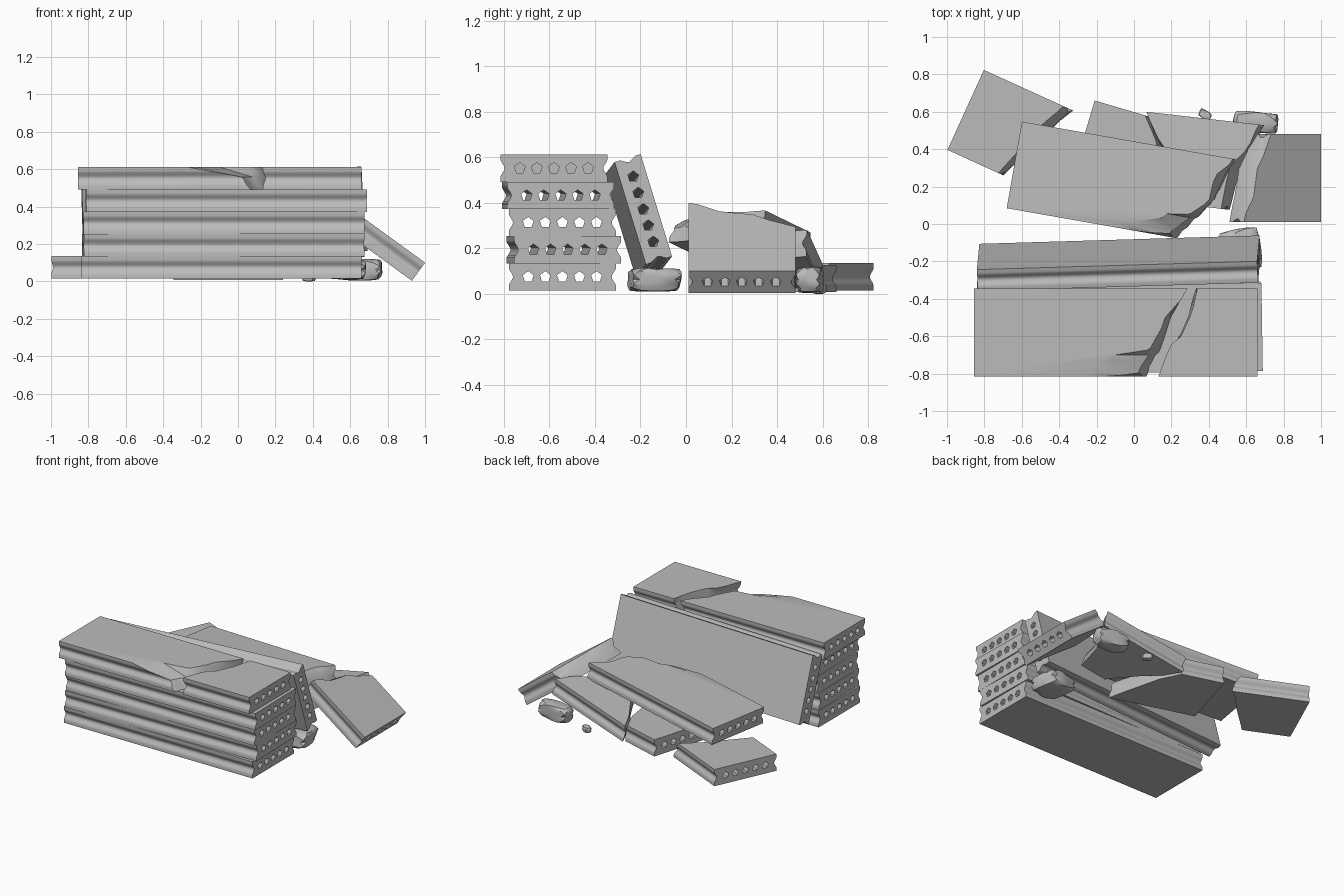
import bpy, bmesh, math, random
from mathutils import Matrix, Vector, noise

random.seed(4)
cube = bpy.data.objects.get("Cube")
if cube:
    bpy.data.objects.remove(cube, do_unlink=True)

concrete = bpy.data.materials.new("concrete_grey")
concrete.use_nodes = True
GREY = (0.5, 0.5, 0.5, 1)
concrete.diffuse_color = GREY
concrete.node_tree.nodes["Principled BSDF"].inputs["Base Color"].default_value = GREY

HALF_W, HALF_T = 0.235, 0.06
# Side profile from bottom to top: a lip, a soft groove, a lip
GROOVE = [(HALF_W - 0.009 * (1 + math.cos(math.pi * t / 5)), 0.04 * t / 5)
          for t in range(-5, 6)]
SIDE = [(HALF_W, -HALF_T)] + GROOVE + [(HALF_W, HALF_T)]
OUTLINE = SIDE + [(-y, z) for y, z in reversed(SIDE)]


def add_object(name, bm):
    bmesh.ops.recalc_face_normals(bm, faces=bm.faces)
    mesh = bpy.data.meshes.new(name)
    bm.to_mesh(mesh)
    bm.free()
    obj = bpy.data.objects.new(name, mesh)
    bpy.context.collection.objects.link(obj)
    return obj


def prism(bm, points, x0, x1):
    """Extrude a (y, z) outline along x."""
    face = bm.faces.new([bm.verts.new((x0, y, z)) for y, z in points])
    made = bmesh.ops.extrude_face_region(bm, geom=[face], use_keep_orig=True)["geom"]
    moved = [v for v in made if isinstance(v, bmesh.types.BMVert)]
    bmesh.ops.translate(bm, verts=moved, vec=(x1 - x0, 0, 0))


def subtract(obj, cutter):
    """Cut and bake the result, then drop the cutter."""
    mod = obj.modifiers.new("cut", "BOOLEAN")
    mod.operation, mod.solver, mod.object = "DIFFERENCE", "EXACT", cutter
    bpy.context.view_layer.update()
    graph = bpy.context.evaluated_depsgraph_get()
    baked = bpy.data.meshes.new_from_object(obj.evaluated_get(graph))
    obj.modifiers.clear()
    obj.data = baked
    bpy.data.objects.remove(cutter, do_unlink=True)


def hole_cutter(x0, x1):
    """Five pentagonal cores."""
    bm = bmesh.new()
    for i in range(-2, 3):
        ring = [(i * 0.075 + 0.025 * math.sin(k * math.tau / 5),
                 0.025 * math.cos(k * math.tau / 5)) for k in range(5)]
        prism(bm, ring, x0, x1)
    return add_object("hole_cutter", bm)


def break_cutter(line, side):
    """Solid with a rough, stepped wall; line holds (y, x at top, x at bottom)."""
    line = [(-0.3,) + line[0][1:]] + line + [(0.3,) + line[-1][1:]]
    shelf = 0.1
    bm = bmesh.new()
    near, far = [], []
    for level in (-1.5, shelf, 1.5):
        row = []
        for y, top, bottom in line:
            ledge = bottom + 0.2 * (top - bottom) + random.uniform(-0.01, 0.01)
            x = {-1.5: bottom, shelf: ledge}.get(
                level, ledge + (top - ledge) * (1.5 - shelf) / (1 - shelf))
            row.append(bm.verts.new((x, y, level * HALF_T)))
        near.append(row)
        far.append([bm.verts.new((side * 3, v.co.y, v.co.z)) for v in row])
    last = len(line) - 1
    for i in range(last):
        for j in range(2):
            for g in (near, far):
                bm.faces.new((g[j][i], g[j][i + 1], g[j + 1][i + 1], g[j + 1][i]))
        for j in (0, 2):
            bm.faces.new((near[j][i], near[j][i + 1], far[j][i + 1], far[j][i]))
    for i in (0, last):
        for j in range(2):
            bm.faces.new((near[j][i], near[j + 1][i], far[j + 1][i], far[j][i]))
    bmesh.ops.triangulate(bm, faces=bm.faces)
    return add_object("break_cutter", bm)


def finish(obj):
    obj.data.materials.clear()
    obj.data.materials.append(concrete)
    bpy.ops.object.select_all(action="DESELECT")
    obj.select_set(True)
    bpy.context.view_layer.objects.active = obj
    bpy.ops.object.shade_smooth_by_angle(angle=math.radians(32))


def slab(name, x0, x1, loc, yaw=0, pitch=0, roll=0, holes=None, breaks=()):
    """Hollow-core slab along local x; breaks holds (side, line) pairs."""
    bm = bmesh.new()
    prism(bm, OUTLINE, x0, x1)
    obj = add_object(name, bm)
    for side, line in breaks:
        subtract(obj, break_cutter(line, side))
    if holes:
        subtract(obj, hole_cutter(*holes))
    obj.matrix_world = (Matrix.Translation(loc)
                        @ Matrix.Rotation(math.radians(yaw), 4, "Z")
                        @ Matrix.Rotation(math.radians(pitch), 4, "Y")
                        @ Matrix.Rotation(math.radians(roll), 4, "X"))
    finish(obj)


def chunk(name, loc, size, yaw=0):
    """Boxy rounded lump of rubble."""
    bm = bmesh.new()
    bmesh.ops.create_icosphere(bm, subdivisions=3, radius=1)
    for v in bm.verts:
        p = v.co.normalized()
        p = p / max(abs(c) for c in p) * 0.7 + p * 0.3
        p *= 1 + 0.12 * noise.noise(p + Vector(loc) * 9)
        v.co = [max(-1, min(1, c)) * s / 2 for c, s in zip(p, size)]
    obj = add_object(name, bm)
    obj.location, obj.rotation_euler.z = loc, math.radians(yaw)
    finish(obj)


# Stack of whole slabs
for i, (x, y, yaw) in enumerate([(-0.09, -0.543, 0), (-0.08, -0.537, 1.3),
                                 (-0.075, -0.543, 0), (-0.065, -0.562, 0.9)]):
    slab(f"stack_slab_{i + 1}", -0.75, 0.75, (x, y, 0.075 + i * 0.119),
         yaw=yaw, holes=(-1, 1))

# Cracked slab on top of the stack
TOP = (0, -0.58, 0.552)
slab("top_slab_left", -0.855, 0.5, TOP, holes=(-1, -0.75), breaks=[(1, [
    (-0.235, -0.27, 0.09), (-0.18, -0.21, 0.1), (-0.12, -0.1, 0.13),
    (-0.08, 0.09, 0.15), (0.08, 0.17, 0.2), (0.235, 0.29, 0.28)])])
slab("top_slab_right", -0.1, 0.66, TOP, holes=(0.56, 0.8), breaks=[(-1, [
    (-0.235, 0.13, 0.13), (-0.06, 0.2, 0.22), (0.0, 0.26, 0.25),
    (0.08, 0.3, 0.29), (0.235, 0.335, 0.33)])])

# Slab leaning on the stack
slab("leaning_slab", -0.75, 0.75, (-0.082, -0.21, 0.343),
     yaw=1.7, pitch=-2.2, roll=-73, holes=(-1, 1))

# Collapsed pile behind
slab("pile_slab_left", 0, 0.7, (-0.9, 0.61, 0.075), yaw=-24.5,
     holes=(-0.1, 0.1), breaks=[(1, [
         (-0.235, 0.3, 0.33), (0, 0.38, 0.43), (0.12, 0.41, 0.47), (0.235, 0.47, 0.53)])])
slab("pile_slab_upper", 0, 1.3, (-0.635, 0.315, 0.21), yaw=-10, pitch=-4.8,
     holes=(-0.1, 0.1), breaks=[(1, [
         (-0.235, 0.58, 0.94), (-0.19, 0.68, 0.96), (-0.115, 0.85, 1.0),
         (-0.09, 0.98, 1.02), (0, 1.06, 1.075), (0.14, 1.08, 1.12),
         (0.235, 1.145, 1.15)])])
slab("pile_slab_lower", -0.2, 0.8, (0.043, 0.366, 0.07), yaw=-6.5, pitch=-14, breaks=[
    (-1, [(-0.235, 0.32, 0.31), (0, 0.17, 0.15), (0.1, 0.09, 0.07), (0.235, 0.01, 0.0)]),
    (1, [(-0.235, 0.48, 0.5), (0, 0.5, 0.53), (0.13, 0.6, 0.6), (0.235, 0.63, 0.63)])])
slab("pile_slab_fragment", 0, 0.8, (-0.277, 0.435, 0.068), yaw=-16.5,
     holes=(-0.1, 0.08), breaks=[(1, [
         (-0.235, 0.58, 0.61), (-0.05, 0.47, 0.51), (0.12, 0.38, 0.41),
         (0.235, 0.28, 0.3)])])
slab("sloping_slab", -0.8, 0, (0.965, 0.245, 0.052), pitch=36,
     holes=(-0.1, 0.1), breaks=[(-1, [
         (-0.235, -0.51, -0.52), (-0.1, -0.45, -0.49), (0.05, -0.42, -0.46),
         (0.235, -0.33, -0.35)])])

# Loose rubble
chunk("rubble_under_leaning_slab", (0.57, -0.14, 0.063), (0.22, 0.23, 0.105), 8)
chunk("rubble_corner", (0.65, 0.545, 0.062), (0.24, 0.11, 0.115), -5)
chunk("rubble_pebble", (0.38, 0.585, 0.02), (0.07, 0.045, 0.04), -30)
